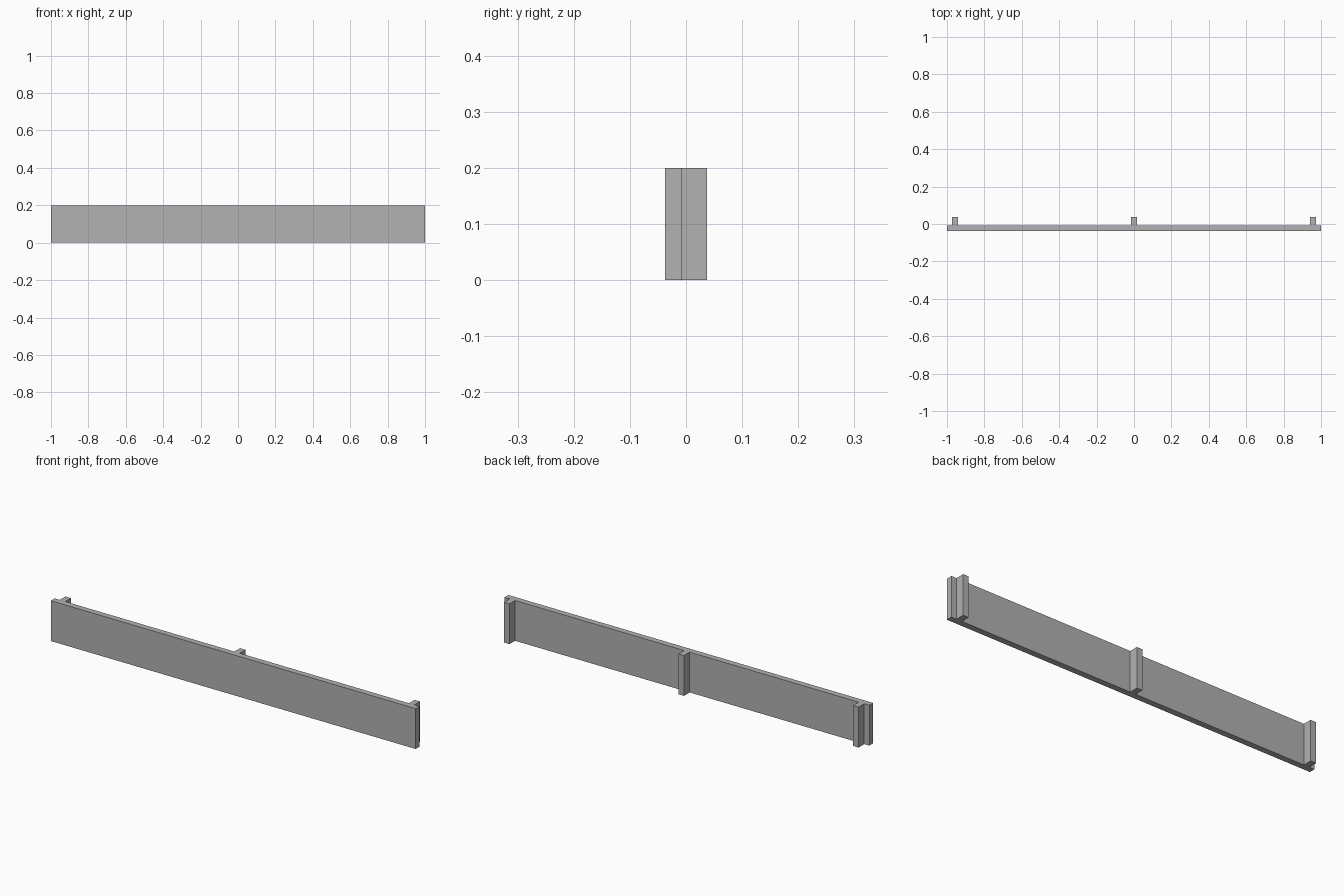
import bpy
import bmesh

cube = bpy.data.objects.get("Cube")
if cube:
    bpy.data.objects.remove(cube, do_unlink=True)

HEIGHT = 0.2
FRONT, FACE, BACK = -0.037, -0.007, 0.037
RIB_HALF = 0.015
RIB_CENTRES = (0.957, 0, -0.957)

grey = bpy.data.materials.new("plain_grey")
grey.use_nodes = True
colour = (0.445, 0.445, 0.445, 1)
grey.diffuse_color = colour
grey.node_tree.nodes["Principled BSDF"].inputs["Base Color"].default_value = colour

# Plan outline: flat front board with three ribs on the back
outline = [(-1, FRONT), (1, FRONT), (1, FACE)]
for x in RIB_CENTRES:
    outline += [(x + RIB_HALF, FACE), (x + RIB_HALF, BACK),
                (x - RIB_HALF, BACK), (x - RIB_HALF, FACE)]
outline.append((-1, FACE))

# Raise the outline into a solid panel
bm = bmesh.new()
base = bm.faces.new([bm.verts.new((x, y, 0)) for x, y in outline])
raised = bmesh.ops.extrude_face_region(bm, geom=[base], use_keep_orig=True)
top = [v for v in raised["geom"] if isinstance(v, bmesh.types.BMVert)]
bmesh.ops.translate(bm, verts=top, vec=(0, 0, HEIGHT))
bmesh.ops.recalc_face_normals(bm, faces=bm.faces)

mesh = bpy.data.meshes.new("ribbed_panel")
bm.to_mesh(mesh)
bm.free()
mesh.materials.append(grey)
panel = bpy.data.objects.new("ribbed_panel", mesh)
bpy.context.collection.objects.link(panel)
